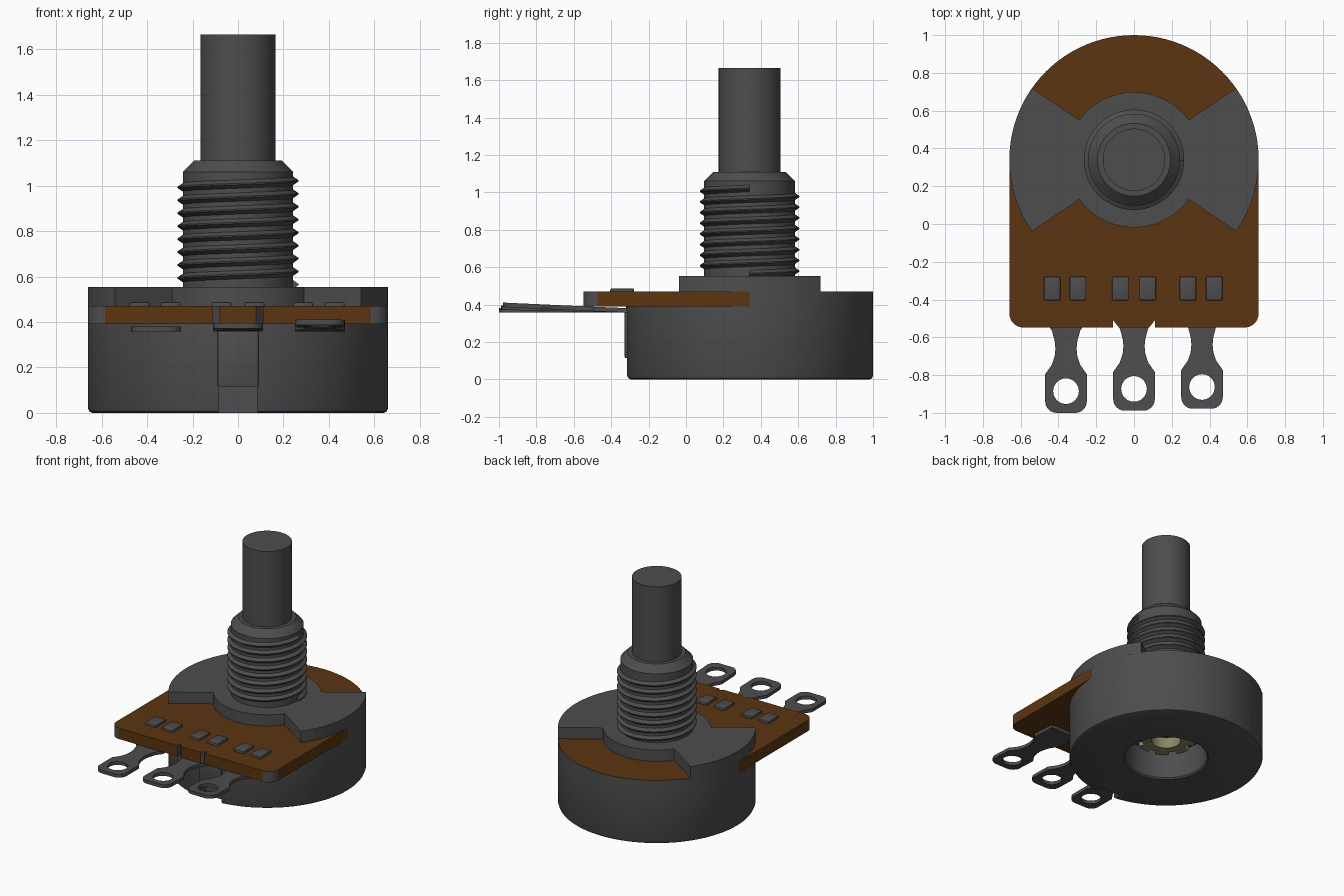
import bpy, bmesh, math
from math import sin, cos, pi, radians

if "Cube" in bpy.data.objects:
    bpy.data.objects.remove(bpy.data.objects["Cube"])

CY = 0.34   # y of the shaft axis
R = 0.66    # can radius


def material(name, rgb):
    m = bpy.data.materials.new(name)
    m.diffuse_color = (*rgb, 1)
    m.use_nodes = True
    m.node_tree.nodes["Principled BSDF"].inputs["Base Color"].default_value = m.diffuse_color
    return m


GREY = material("dark grey metal", (0.075, 0.075, 0.075))
BROWN = material("brown board", (0.105, 0.036, 0.005))
OLIVE = material("olive plastic", (0.25, 0.24, 0.13))


def finish(name, bm, mat, bevel=0):
    bmesh.ops.remove_doubles(bm, verts=bm.verts, dist=1e-5)
    bmesh.ops.recalc_face_normals(bm, faces=bm.faces)
    me = bpy.data.meshes.new(name)
    bm.to_mesh(me)
    bm.free()
    me.materials.append(mat)
    ob = bpy.data.objects.new(name, me)
    bpy.context.collection.objects.link(ob)
    bpy.ops.object.select_all(action='DESELECT')
    ob.select_set(True)
    bpy.context.view_layer.objects.active = ob
    if bevel:
        b = ob.modifiers.new("bevel", 'BEVEL')
        b.width, b.segments = bevel, 2
        bpy.ops.object.modifier_apply(modifier="bevel")
    bpy.ops.object.shade_smooth_by_angle(angle=radians(30))
    return ob


def lathe(name, profile, mat, steps=96):
    """Turn an (r, z) profile about the shaft axis."""
    bm = bmesh.new()
    vs = [bm.verts.new((r, CY, z)) for r, z in profile]
    es = [bm.edges.new(p) for p in zip(vs, vs[1:])]
    bmesh.ops.spin(bm, geom=vs + es, cent=(0, CY, 0), axis=(0, 0, 1),
                   angle=2 * pi, steps=steps)
    return finish(name, bm, mat)


def box(name, x, y, z, mat, bevel=0):
    bm = bmesh.new()
    bmesh.ops.create_cube(bm, size=1)
    for v in bm.verts:
        v.co = [lo + (c + 0.5) * (hi - lo) for c, (lo, hi) in zip(v.co, (x, y, z))]
    return finish(name, bm, mat, bevel)


def plate(name, loops, z0, z1, mat):
    """Extrude flat outlines (later loops are holes)."""
    cu = bpy.data.curves.new(name, 'CURVE')
    cu.dimensions, cu.fill_mode, cu.extrude = '2D', 'BOTH', (z1 - z0) / 2
    for pts in loops:
        s = cu.splines.new('POLY')
        s.points.add(len(pts) - 1)
        for p, (x, y) in zip(s.points, pts):
            p.co = (x, y, 0, 1)
        s.use_cyclic_u = True
    tmp = bpy.data.objects.new("tmp", cu)
    bpy.context.collection.objects.link(tmp)
    bpy.context.view_layer.update()
    me = bpy.data.meshes.new_from_object(tmp.evaluated_get(bpy.context.evaluated_depsgraph_get()))
    bm = bmesh.new()
    bm.from_mesh(me)
    bpy.data.objects.remove(tmp)
    bpy.data.meshes.remove(me)
    bmesh.ops.translate(bm, verts=bm.verts, vec=(0, 0, (z0 + z1) / 2))
    for f in bm.faces:
        f.material_index = 0
    return finish(name, bm, mat)


def arc(cx, cy, r, a0, a1, n):
    return [(cx + r * cos(radians(a0 + (a1 - a0) * i / n)),
             cy + r * sin(radians(a0 + (a1 - a0) * i / n))) for i in range(n + 1)]


# Can with a round opening underneath and a notch in the front rim
can = lathe("can", [(0, 0.22), (0.28, 0.22), (0.28, 0.01), (0.29, 0), (0.64, 0),
                    (0.654, 0.006), (R, 0.02), (R, 0.392), (0, 0.392)], GREY)
cutter = box("notch_cutter", (-0.085, 0.085), (-0.5, -0.25), (-0.1, 0.115), GREY)
cutter.hide_render = True
mod = can.modifiers.new("notch", 'BOOLEAN')
mod.object, mod.operation, mod.solver = cutter, 'DIFFERENCE', 'EXACT'
bpy.context.view_layer.objects.active = can
bpy.ops.object.modifier_apply(modifier="notch")
bpy.data.objects.remove(cutter)
box("can_front_tab", (-0.09, 0.09), (-0.328, -0.29), (0.115, 0.37), GREY, 0.005)

# Toothed rotor hub seen through the opening
hub = []
for k in range(8):
    hub += arc(0, CY, 0.2, k * 45, k * 45 + 27, 5) + arc(0, CY, 0.16, k * 45 + 29, k * 45 + 43, 3)
plate("rotor_hub", [hub, arc(0, CY, 0.1, 0, 352.5, 47)], 0.14, 0.23, OLIVE)

# Board: round back, square front with rounded corners and two small V cuts
half = [(0.08, -0.548), (0.11, -0.51), (0.11, -0.548)] + arc(0.585, -0.473, 0.075, -90, 0, 8)
outline = half + arc(0, CY, R, 0, 180, 48) + [(-x, y) for x, y in reversed(half)]
board = plate("board", [outline], 0.39, 0.47, BROWN)
board.data.materials.append(GREY)
for f in board.data.polygons:
    n = f.normal
    curved = max(abs(n.x), abs(n.y)) < 0.9999
    if abs(n.z) < 0.5 and (curved or abs(f.center.x) < 0.2 and abs(n.x) > 0.5):
        f.material_index = 1

# Bow-tie mounting plate
bow = []
for a in (0, 180):
    bow += arc(0, CY, R, a - 35, a + 35, 36) + arc(0, CY, 0.358, a + 36, a + 144, 36)
plate("mounting_plate", [bow], 0.465, 0.553, GREY)

# Threaded bushing and shaft
lathe("bushing", [(0, 0.5), (0.243, 0.5), (0.243, 1.06), (0.193, 1.11), (0, 1.11)], GREY)
lathe("shaft", [(0, 1.0), (0.165, 1.0), (0.165, 1.665), (0, 1.665)], GREY)

# Helical thread ridge
bm = bmesh.new()
SEG, PITCH, TURNS = 48, 0.057, 8
prev = None
for i in range(SEG * TURNS + 1):
    a = 2 * pi * i / SEG
    z = 0.565 + PITCH * i / SEG
    ring = [bm.verts.new((r * cos(a), CY + r * sin(a), z + dz))
            for r, dz in ((0.238, -0.022), (0.266, -0.003), (0.266, 0.003), (0.238, 0.022))]
    if prev:
        for j in range(4):
            k = (j + 1) % 4
            bm.faces.new((prev[j], prev[k], ring[k], ring[j]))
    else:
        bm.faces.new(ring)
    prev = ring
bm.faces.new(prev)
finish("thread", bm, GREY)

# Solder terminals: (name, x, front y, rise of the tip)
side = [(0.11, -0.935), (0.11, -0.795), (0.075, -0.745), (0.06, -0.70), (0.056, -0.66),
        (0.06, -0.62), (0.075, -0.565), (0.11, -0.515), (0.11, -0.31)]
for name, x, tip, rise in (("left", -0.36, -1.0, 0), ("middle", 0, -0.988, 0.015),
                           ("right", 0.36, -0.978, 0.03)):
    dy = tip + 1.0
    right = arc(0.05, -0.94, 0.06, -90, 0, 6) + side
    shape = right + [(-px, py) for px, py in reversed(right)]
    shape = [(x + px, py + (dy if py < -0.5 else 0)) for px, py in shape]
    t = plate(name + "_terminal", [shape, arc(x, -0.885 + dy, 0.068, 0, 345, 23)],
              0.357, 0.381, GREY)
    for v in t.data.vertices:
        v.co.z += rise * max(0, -0.33 - v.co.y) / 0.65

# Folded terminal tabs on top of the board
for i, x in enumerate((-0.433, -0.297, -0.072, 0.072, 0.285, 0.425)):
    box("terminal_tab_%d" % (i + 1), (x - 0.044, x + 0.044), (-0.405, -0.278),
        (0.46, 0.487), GREY, 0.008)
